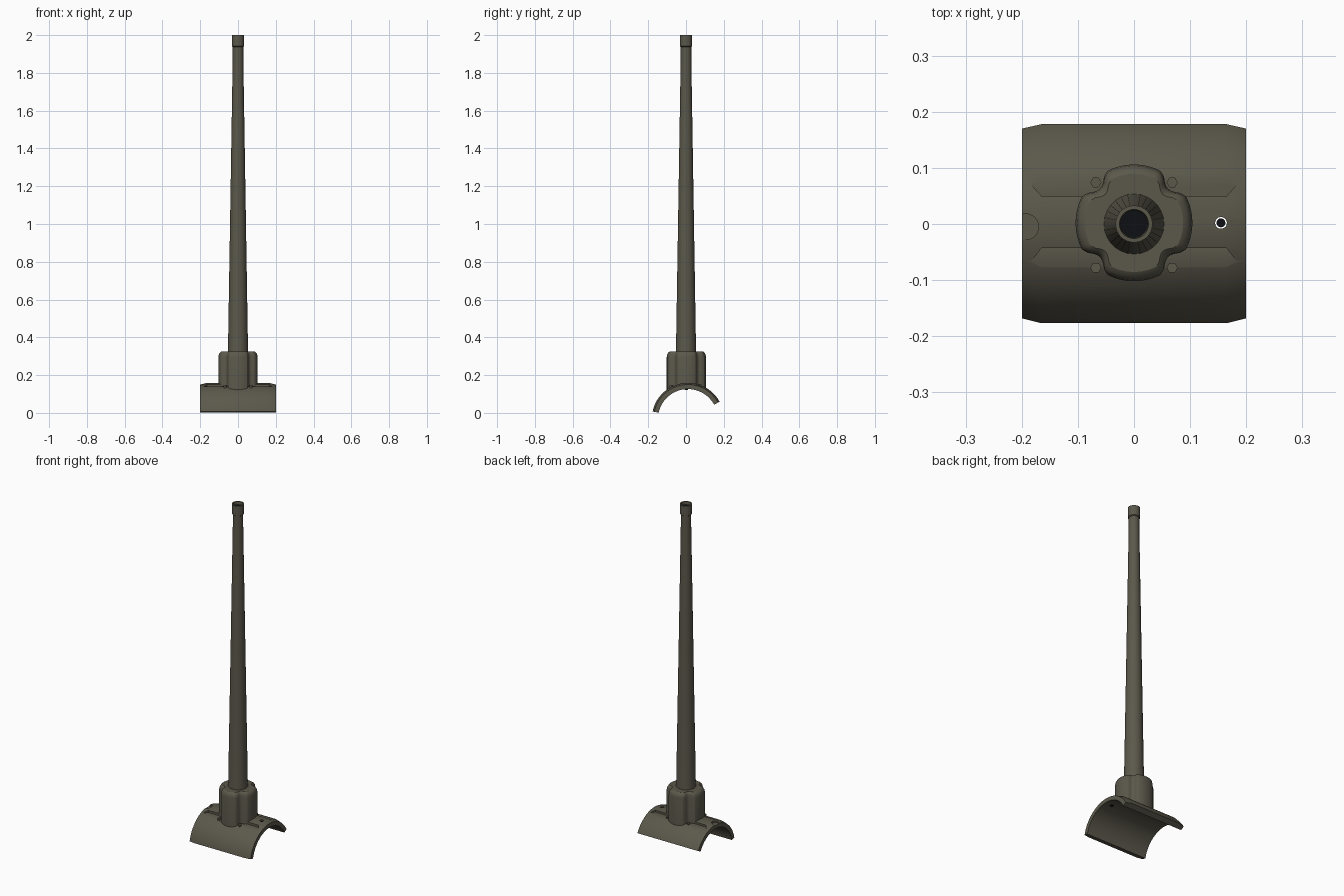
import bpy, bmesh
from math import sin, cos, pi, radians, sqrt

cube = bpy.data.objects.get("Cube")
if cube:
    bpy.data.objects.remove(cube, do_unlink=True)


def material(name, rgb):
    m = bpy.data.materials.new(name)
    m.use_nodes = True
    m.diffuse_color = (*rgb, 1)
    bsdf = next(n for n in m.node_tree.nodes if n.type == 'BSDF_PRINCIPLED')
    bsdf.inputs["Base Color"].default_value = (*rgb, 1)
    bsdf.inputs["Roughness"].default_value = 0.8
    return m


OLIVE = material("olive drab", (0.105, 0.097, 0.07))
BLACK = material("bore black", (0.004, 0.005, 0.007))


def loft(name, rings, mats=(OLIVE,), close=False, caps=True):
    """Skin a list of equal point rings; close joins the last ring to the first."""
    bm = bmesh.new()
    vs = [[bm.verts.new(p) for p in ring] for ring in rings]
    n = len(vs[0])
    pairs = list(zip(vs, vs[1:])) + ([(vs[-1], vs[0])] if close else [])
    for a, b in pairs:
        for i in range(n):
            j = (i + 1) % n
            bm.faces.new((a[i], a[j], b[j], b[i]))
    if caps and not close:
        bm.faces.new(vs[0][::-1])
        bm.faces.new(vs[-1])
    bmesh.ops.recalc_face_normals(bm, faces=bm.faces[:])
    me = bpy.data.meshes.new(name)
    bm.to_mesh(me)
    bm.free()
    ob = bpy.data.objects.new(name, me)
    bpy.context.collection.objects.link(ob)
    for m in mats:
        me.materials.append(m)
    return ob


def circle(r, z, n, cx=0, cy=0):
    return [(cx + r * cos(2 * pi * i / n), cy + r * sin(2 * pi * i / n), z) for i in range(n)]


def activate(ob):
    bpy.ops.object.select_all(action='DESELECT')
    ob.select_set(True)
    bpy.context.view_layer.objects.active = ob


def smooth(ob, angle=35):
    activate(ob)
    bpy.ops.object.shade_smooth_by_angle(angle=radians(angle))


# Curved shield: an arc section swept along x, with bevelled ends
CY, CZ, R_OUT, R_IN = 0.01, -0.032, 0.191, 0.158
START, END, STEPS = radians(28.5), radians(168), 36


def surface_z(y):
    return CZ + sqrt(R_OUT ** 2 - (y - CY) ** 2)


def section(x, r_out):
    angles = [START + (END - START) * i / STEPS for i in range(STEPS + 1)]
    outer = [(x, CY + r_out * cos(a), CZ + r_out * sin(a)) for a in angles]
    inner = [(x, CY + R_IN * cos(a), CZ + R_IN * sin(a)) for a in reversed(angles)]
    return outer + inner


shield = loft("curved_shield", [section(-0.2, R_OUT - 0.009), section(-0.165, R_OUT),
                                section(0.165, R_OUT), section(0.2, R_OUT - 0.009)])

# Cutters: bolt pockets, sight notch and the small side port
cutters = []
for y0, y1, z in ((0.05, 0.09, 0.1435), (-0.09, -0.043, 0.1385)):
    mid = (y0 + y1) / 2
    plan = [(-0.165, y0), (0.165, y0), (0.183, mid), (0.165, y1), (-0.165, y1), (-0.183, mid)]
    cutters.append(loft("pocket_cutter", [[(x, y, h) for x, y in plan] for h in (z, 0.2)]))
cutters.append(loft("notch_cutter", [circle(0.023, h, 24, -0.193, -0.005) for h in (0.145, 0.2)]))
PORT = (0.155, 0.002)
cutters.append(loft("port_cutter", [circle(0.0105, h, 20, *PORT) for h in (0.05, 0.2)]))
activate(shield)
for c in cutters:
    c.hide_render = True
    mod = shield.modifiers.new("cut", 'BOOLEAN')
    mod.operation = 'DIFFERENCE'
    mod.solver = 'EXACT'
    mod.object = c
    bpy.ops.object.modifier_apply(modifier=mod.name)
for c in cutters:
    bpy.data.objects.remove(c, do_unlink=True)
smooth(shield)

# Small secondary barrel inside the side port
smooth(loft("port_tube", [circle(0.008, h, 16, *PORT) for h in (0.122, 0.152)], (BLACK,)))


# Collar: round with four diagonal bolt recesses, its foot following the shield
def collar_radius(deg):
    off = abs(deg % 90 - 45)              # angle from the nearest diagonal
    if off > 18:
        return 0.104
    return 0.086 + 0.012 * (off / 12) ** 2 if off < 12 else 0.098 + 0.001 * (off - 12)


def collar_ring(scale, z=None):
    ring = []
    for d in range(0, 360, 3):
        r = collar_radius(d) * scale
        x, y = r * cos(radians(d)), r * sin(radians(d))
        ring.append((x, y + 0.002, surface_z(y) - 0.02 if z is None else z))
    return ring


smooth(loft("barrel_collar", [collar_ring(1), collar_ring(1, 0.295), collar_ring(0.975, 0.31),
                              collar_ring(0.92, 0.32), collar_ring(0.84, 0.325),
                              circle(0.05, 0.325, 120)], caps=False), 30)

# Hexagonal bolts in the recesses
for x in (-0.068, 0.068):
    for y, z in ((0.074, 0.1435), (-0.078, 0.1385)):
        loft("collar_bolt", [circle(0.01, h, 6, x, y) for h in (z - 0.01, z + 0.006)])

# Tapered main barrel with a muzzle ring and a hollow bore
profile = [(0.055, 0.30), (0.053, 0.335), (0.028, 1.88), (0.028, 1.938), (0.033, 1.942),
           (0.033, 2.0), (0.026, 2.0), (0.024, 1.985), (0.024, 1.6)]
barrel = loft("main_barrel", [circle(r, z, 28) for r, z in profile], (OLIVE, BLACK))
for f in barrel.data.polygons:
    inside = f.center.z < 1.99 and all(
        sqrt(barrel.data.vertices[v].co.x ** 2 + barrel.data.vertices[v].co.y ** 2) < 0.025
        for v in f.vertices)
    f.material_index = 1 if inside else 0
smooth(barrel)
